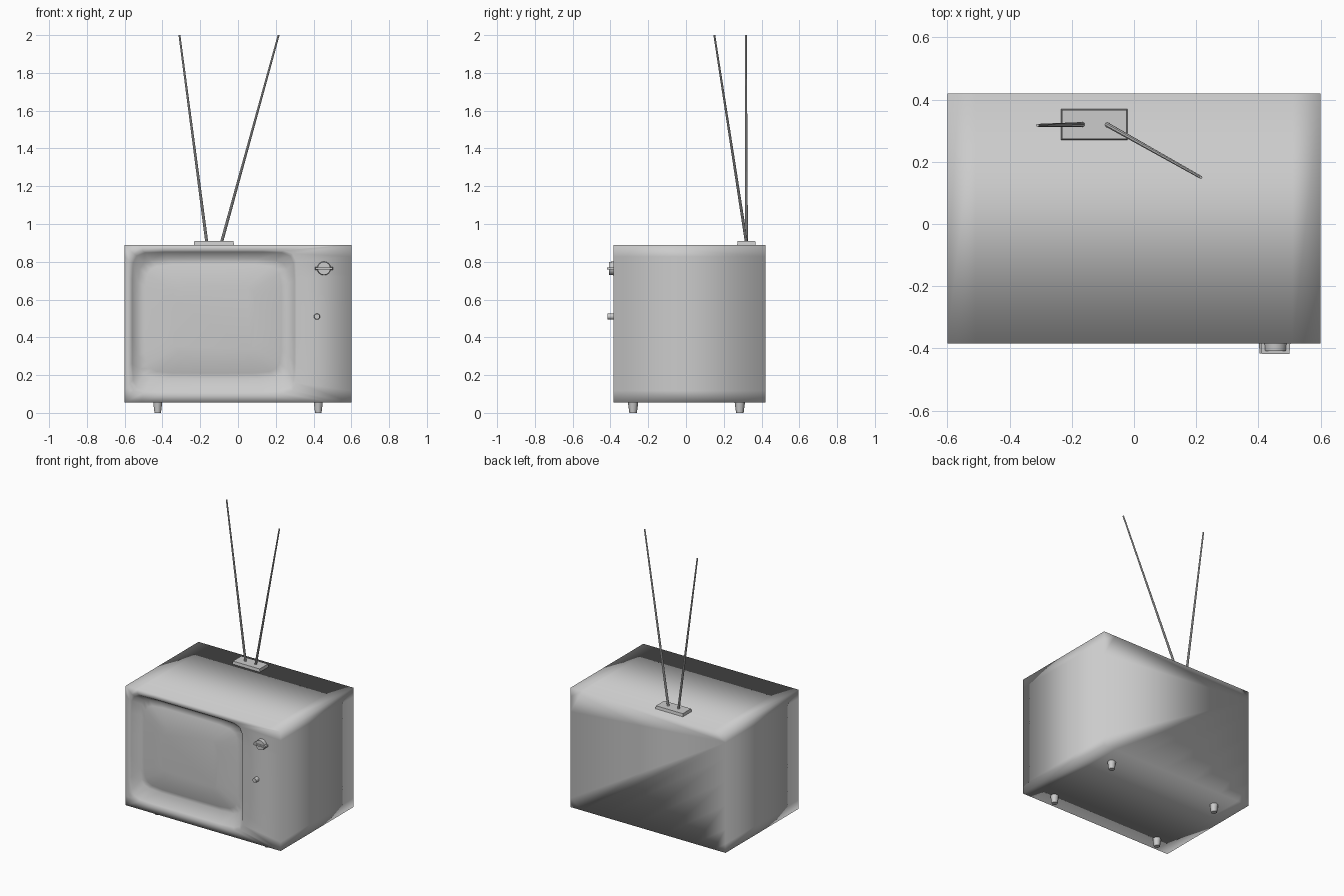
import bpy, bmesh, math
from mathutils import Vector

if "Cube" in bpy.data.objects:
    bpy.data.objects.remove(bpy.data.objects["Cube"])


def finish(name, bm, angle=None):
    bmesh.ops.recalc_face_normals(bm, faces=bm.faces[:])
    me = bpy.data.meshes.new(name)
    bm.to_mesh(me)
    bm.free()
    ob = bpy.data.objects.new(name, me)
    bpy.context.collection.objects.link(ob)
    bpy.ops.object.select_all(action='DESELECT')
    ob.select_set(True)
    bpy.context.view_layer.objects.active = ob
    if angle is None:
        bpy.ops.object.shade_smooth()
    else:
        bpy.ops.object.shade_smooth_by_angle(angle=math.radians(angle))
    return ob


def rod(name, a, b, r1, r2, sides, angle=40):
    """Tapered cylinder from point a to point b."""
    a, b = Vector(a), Vector(b)
    bm = bmesh.new()
    bmesh.ops.create_cone(bm, cap_ends=True, segments=sides, radius1=r1,
                          radius2=r2, depth=(b - a).length)
    q = Vector((0, 0, 1)).rotation_difference(b - a)
    for v in bm.verts:
        v.co = q @ v.co + (a + b) / 2
    return finish(name, bm, angle)


def box(name, lo, hi, taper=0.0, axis=2, top=1):
    """Box from lo to hi; the face on the given side of axis is inset by taper."""
    lo, hi = Vector(lo), Vector(hi)
    bm = bmesh.new()
    bmesh.ops.create_cube(bm, size=2)
    for v in bm.verts:
        half = (hi - lo) / 2
        if v.co[axis] * top > 0:
            for i in range(3):
                if i != axis:
                    half[i] -= taper
        v.co = (lo + hi) / 2 + Vector([c * h for c, h in zip(v.co, half)])
    return finish(name, bm, 30)


# Cabinet: rings lofted from the back, round the front edge and into the screen
STEPS = [-1, -0.85, -0.6, -0.2, 0.2, 0.6, 0.85]
SQUARE = ([(t, -1) for t in STEPS] + [(1, t) for t in STEPS]
          + [(-t, 1) for t in STEPS] + [(-1, -t) for t in STEPS])


def ring(bm, x0, x1, z0, z1, y, power=None):
    verts = []
    for u, v in SQUARE:
        k = (abs(u) ** power + abs(v) ** power) ** (-1 / power) if power else 1
        verts.append(bm.verts.new(((x0 + x1) / 2 + u * k * (x1 - x0) / 2, y,
                                   (z0 + z1) / 2 + v * k * (z1 - z0) / 2)))
    return verts


bm = bmesh.new()
rings = [
    ring(bm, -0.60, 0.60, 0.055, 0.89, 0.42),
    ring(bm, -0.60, 0.60, 0.055, 0.89, -0.385),
    ring(bm, -0.575, 0.31, 0.10, 0.862, -0.385, 14),
    ring(bm, -0.56, 0.30, 0.115, 0.852, -0.378, 12),
    ring(bm, -0.53, 0.27, 0.18, 0.815, -0.325, 9),
    ring(bm, -0.49, 0.23, 0.21, 0.785, -0.335, 8),
    ring(bm, -0.35, 0.09, 0.32, 0.675, -0.35, 6),
]
for a, b in zip(rings, rings[1:]):
    for i in range(len(a)):
        j = (i + 1) % len(a)
        bm.faces.new((a[i], a[j], b[j], b[i]))
bm.faces.new(rings[0])
bm.faces.new(rings[-1])
finish("cabinet", bm)

# Feet
for side, x in (("left", -0.425), ("right", 0.425)):
    for end, y in (("front", -0.28), ("back", 0.285)):
        rod(f"{end}_{side}_foot", (x, y, 0), (x, y, 0.06), 0.02, 0.028, 6, 65)

# Channel dial with its grip bar, and the small volume knob
rod("channel_dial", (0.455, -0.38, 0.765), (0.455, -0.408, 0.765), 0.037, 0.034, 16)
box("dial_grip", (0.408, -0.418, 0.757), (0.503, -0.38, 0.773), 0.003, axis=1, top=-1)
rod("volume_knob", (0.418, -0.38, 0.51), (0.418, -0.416, 0.51), 0.017, 0.015, 10)

# Aerial base and two rods
box("aerial_base", (-0.235, 0.27, 0.885), (-0.02, 0.37, 0.91), 0.004)
rod("left_aerial", (-0.165, 0.32, 0.90), (-0.31, 0.317, 2.0), 0.008, 0.005, 8)
rod("right_aerial", (-0.088, 0.32, 0.90), (0.215, 0.15, 2.0), 0.008, 0.005, 8)
